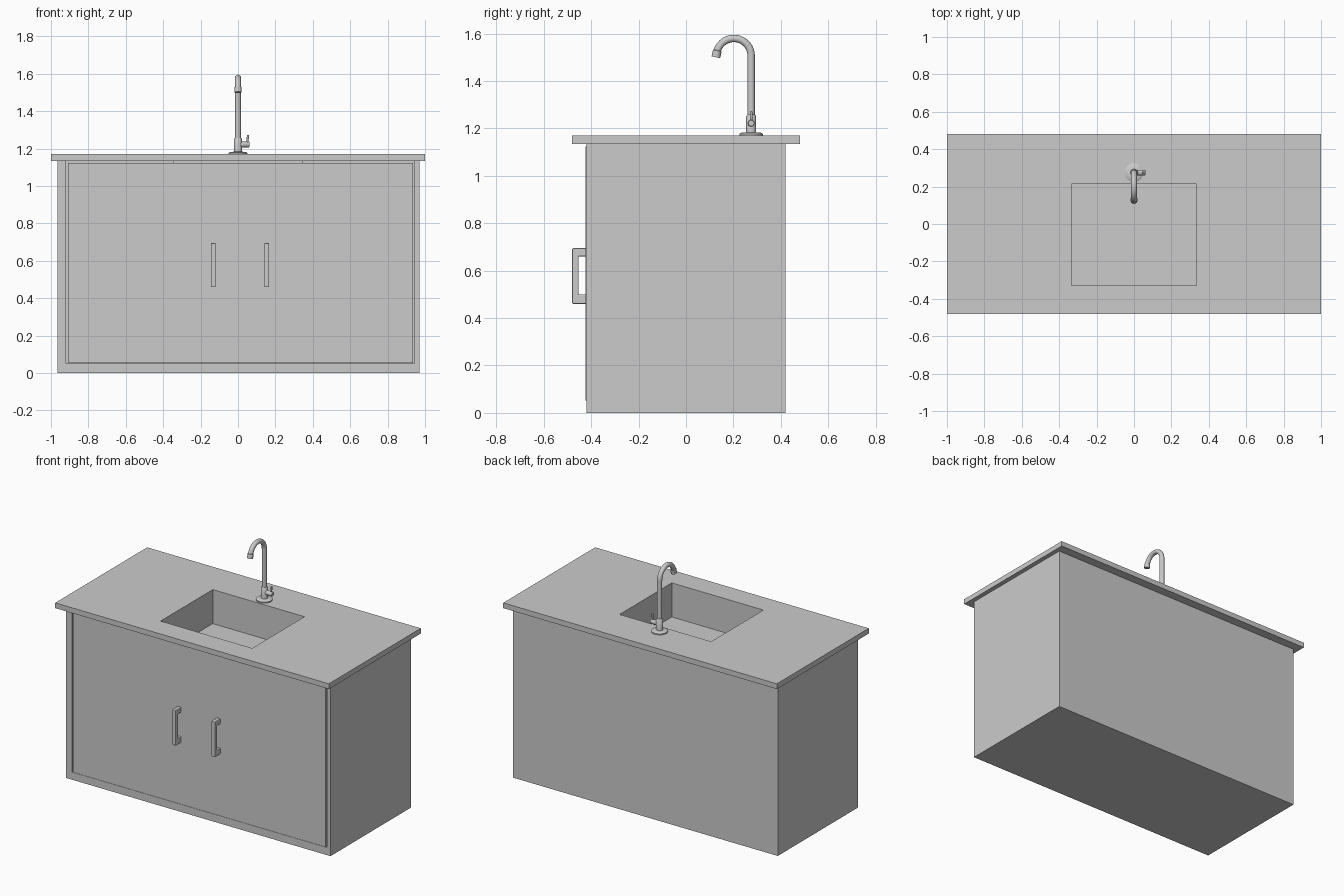
import bpy, bmesh, math
from mathutils import Vector

if "Cube" in bpy.data.objects:
    bpy.data.objects.remove(bpy.data.objects["Cube"])


def box(name, lo, hi, bevel=0):
    bm = bmesh.new()
    bmesh.ops.create_cube(bm, size=1)
    for v in bm.verts:
        v.co = Vector([(a + b) / 2 + c * (b - a) for a, b, c in zip(lo, hi, v.co)])
    me = bpy.data.meshes.new(name)
    bm.to_mesh(me)
    bm.free()
    ob = bpy.data.objects.new(name, me)
    bpy.context.collection.objects.link(ob)
    if bevel:
        m = ob.modifiers.new("bevel", 'BEVEL')
        m.width, m.segments = bevel, 2
    return ob


def cut(ob, lo, hi):
    tool = box(ob.name + "_cutter", lo, hi)
    tool.hide_render = True
    m = ob.modifiers.new("cut", 'BOOLEAN')
    m.operation, m.solver, m.object = 'DIFFERENCE', 'EXACT', tool
    bpy.context.view_layer.objects.active = ob
    bpy.ops.object.modifier_apply(modifier=m.name)
    bpy.data.objects.remove(tool, do_unlink=True)


def tube(name, rings, sides=20):
    """Skin circles given as (centre, radius, axis direction)."""
    bm = bmesh.new()
    loops = []
    for c, r, d in rings:
        q = Vector((0, 0, 1)).rotation_difference(Vector(d))
        loops.append([bm.verts.new(Vector(c) + q @ Vector(
            (r * math.cos(2 * math.pi * i / sides), r * math.sin(2 * math.pi * i / sides), 0)))
            for i in range(sides)])
    for a, b in zip(loops, loops[1:]):
        for i in range(sides):
            j = (i + 1) % sides
            bm.faces.new((a[i], a[j], b[j], b[i]))
    bm.faces.new(loops[0][::-1])
    bm.faces.new(loops[-1])
    bmesh.ops.recalc_face_normals(bm, faces=bm.faces)
    me = bpy.data.meshes.new(name)
    bm.to_mesh(me)
    bm.free()
    ob = bpy.data.objects.new(name, me)
    bpy.context.collection.objects.link(ob)
    bpy.ops.object.select_all(action='DESELECT')
    ob.select_set(True)
    bpy.context.view_layer.objects.active = ob
    bpy.ops.object.shade_smooth_by_angle(angle=math.radians(40))
    return ob


# Hollow cabinet, open at the front and under the worktop
cabinet = box("cabinet", (-0.965, -0.42, 0), (0.97, 0.42, 1.135))
cut(cabinet, (-0.92, -0.6, 0.05), (0.945, 0.38, 1.3))

# Door front sitting in the opening
box("door_front", (-0.91, -0.423, 0.053), (0.936, -0.385, 1.123))

# Worktop with the sink opening
SX, SY0, SY1 = 0.335, -0.33, 0.215
worktop = box("worktop", (-1, -0.48, 1.135), (1, 0.48, 1.17))
cut(worktop, (-SX, SY0, 1), (SX, SY1, 1.3))

# Basin hanging below the opening
basin = box("basin", (-SX - 0.01, SY0 - 0.01, 0.935), (SX + 0.01, SY1 + 0.01, 1.135))
cut(basin, (-SX, SY0, 0.945), (SX, SY1, 1.3))

# Door handles: square loops standing off the front
for side, x in (("left", -0.132), ("right", 0.154)):
    handle = box(side + "_handle", (x - 0.013, -0.48, 0.46), (x + 0.013, -0.42, 0.695))
    cut(handle, (x - 0.1, -0.453, 0.5), (x + 0.1, -0.3, 0.66))
    m = handle.modifiers.new("bevel", 'BEVEL')
    m.width, m.segments = 0.004, 2

# Tap base and body
FY, UP = 0.275, (0, 0, 1)
tube("tap_base", [((0, FY, z), r, UP) for z, r in
                  ((1.17, 0.05), (1.177, 0.05), (1.182, 0.042), (1.184, 0.02))], 24)
tube("tap_body", [((0, FY, z), r, UP) for z, r in
                  ((1.18, 0.021), (1.252, 0.021), (1.258, 0.016))])

# Gooseneck spout: straight riser, then an arc to the nozzle
R, CZ = 0.073, 1.507
path = [((0, FY, 1.25), 0.0155, UP)]
for i in range(25):
    a = math.radians(168) * i / 24
    c = (0, FY - R + R * math.cos(a), CZ + R * math.sin(a))
    path.append((c, 0.0155, (0, -math.sin(a), math.cos(a))))
tube("tap_spout", path)
end, d = Vector(path[-1][0]), Vector(path[-1][2])
tube("tap_nozzle", [(end + d * t, r, d) for t, r in
                    ((-0.008, 0.0155), (-0.006, 0.0185), (0.022, 0.0185))])

# Side valve and its lever
tube("tap_valve", [((x, FY, 1.222), r, (1, 0, 0)) for x, r in
                   ((0.0, 0.015), (0.058, 0.015), (0.062, 0.012))])
tube("tap_lever", [((x, FY, z), r, (0.1, 0, 1)) for x, z, r in
                   ((0.048, 1.225, 0.005), (0.054, 1.272, 0.006))], 12)
